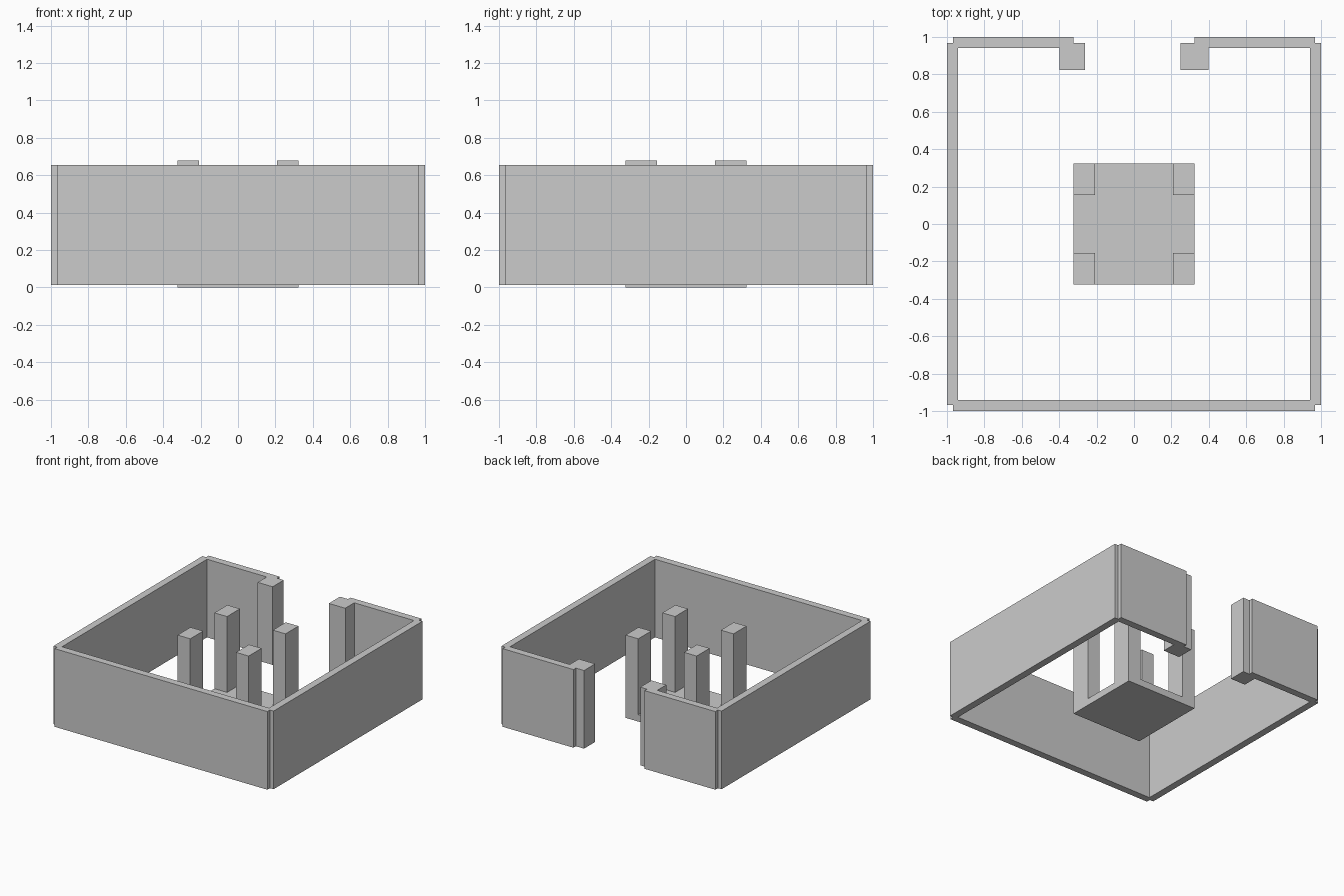
import bpy

if "Cube" in bpy.data.objects:
    bpy.data.objects.remove(bpy.data.objects["Cube"])


def box(name, x, y, z):
    """Axis-aligned box from (min, max) pairs."""
    bpy.ops.mesh.primitive_cube_add(size=1)
    ob = bpy.context.object
    ob.name = name
    ob.location = [(a + b) / 2 for a, b in (x, y, z)]
    ob.scale = [b - a for a, b in (x, y, z)]
    bpy.ops.object.transform_apply(location=True, rotation=False, scale=True)
    return ob


WALL_Z = (0.013, 0.655)
OUT, INN, END = 1.0, 0.941, 0.967   # outer face, inner face, notched wall end
HALF = 0.323                        # half width of platform and gateway

# Enclosure walls, open at the back for the gateway
box("left_wall", (-OUT, -INN), (-END, END), WALL_Z)
box("right_wall", (INN, OUT), (-END, END), WALL_Z)
box("front_wall", (-END, END), (-OUT, -INN), WALL_Z)
box("back_wall_left", (-END, -HALF), (INN, OUT), WALL_Z)
box("back_wall_right", (HALF, END), (INN, OUT), WALL_Z)

# Gate posts
box("gate_post_left", (-0.398, -0.262), (0.824, 0.968), WALL_Z)
box("gate_post_right", (0.249, 0.398), (0.824, 0.968), WALL_Z)

# Central platform with four corner pillars
box("platform", (-HALF, HALF), (-HALF, HALF), (0, 0.057))
for sx, side in ((-1, "left"), (1, "right")):
    for sy, end in ((-1, "front"), (1, "back")):
        box(f"pillar_{end}_{side}",
            sorted((sx * 0.208, sx * HALF)),
            sorted((sy * 0.155, sy * HALF)),
            (0.057, 0.68))
